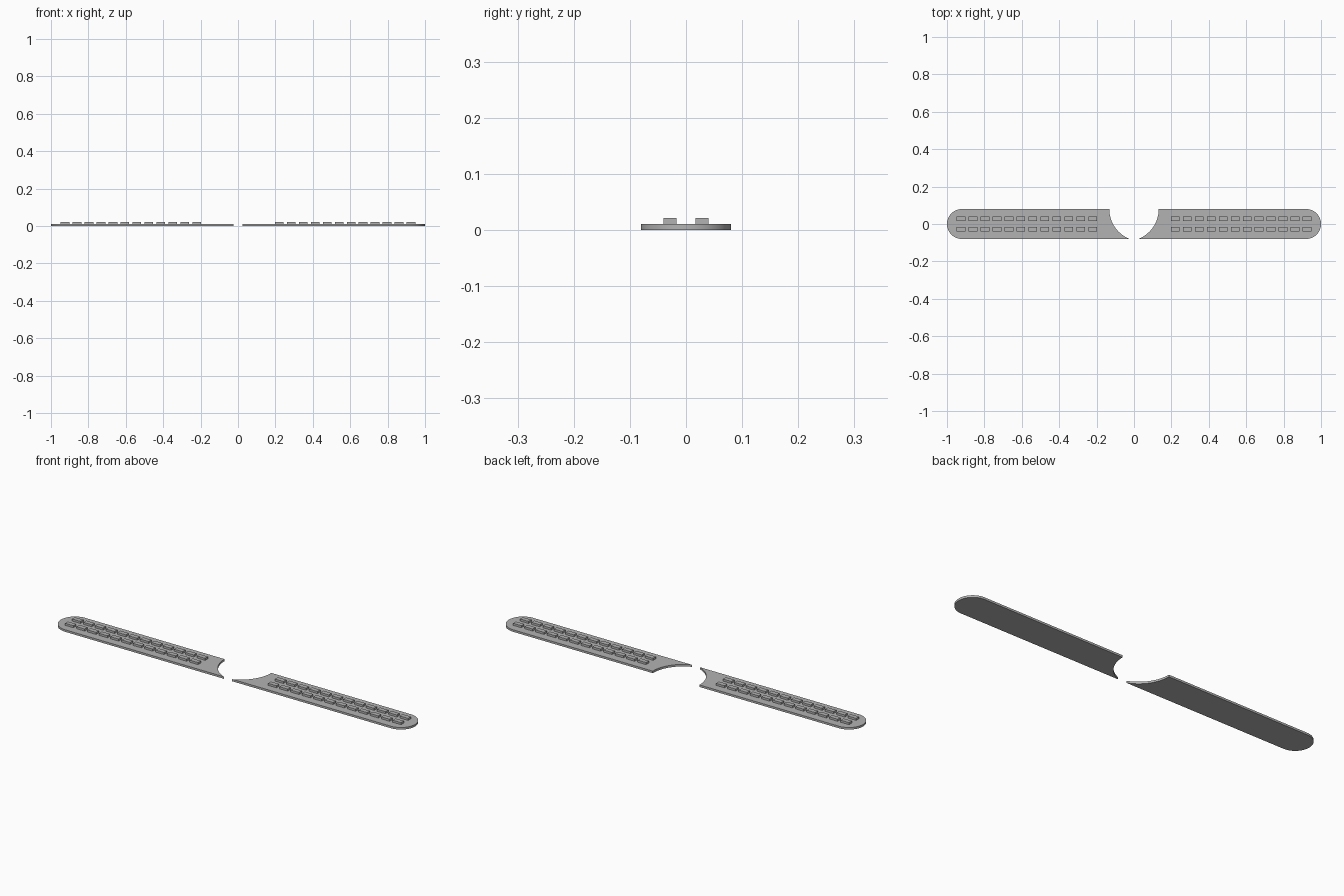
import bpy
import bmesh
from math import asin, cos, pi, sin

if "Cube" in bpy.data.objects:
    bpy.data.objects.remove(bpy.data.objects["Cube"])

HALF_WIDTH = 0.08
THICKNESS = 0.0105
CUT_X, CUT_RADIUS = -0.04, 0.172

grey = bpy.data.materials.new("grey_rubber")
grey.use_nodes = True
colour = (0.45, 0.45, 0.45, 1)
grey.diffuse_color = colour
grey.node_tree.nodes["Principled BSDF"].inputs["Base Color"].default_value = colour


def arc(cx, cy, radius, start, end, steps):
    angles = [start + (end - start) * i / steps for i in range(steps + 1)]
    return [(cx + radius * cos(a), cy + radius * sin(a)) for a in angles]


def extrude_outline(bm, points, bottom, top):
    face = bm.faces.new([bm.verts.new((x, y, bottom)) for x, y in points])
    result = bmesh.ops.extrude_face_region(bm, geom=[face])
    verts = [g for g in result["geom"] if isinstance(g, bmesh.types.BMVert)]
    bmesh.ops.translate(bm, vec=(0, 0, top - bottom), verts=verts)


def finish(bm, name):
    bmesh.ops.recalc_face_normals(bm, faces=bm.faces)
    mesh = bpy.data.meshes.new(name)
    bm.to_mesh(mesh)
    bm.free()
    mesh.materials.append(grey)
    obj = bpy.data.objects.new(name, mesh)
    bpy.context.collection.objects.link(obj)
    bpy.ops.object.select_all(action="DESELECT")
    obj.select_set(True)
    bpy.context.view_layer.objects.active = obj
    bpy.ops.object.shade_smooth_by_angle()


for side, label in ((1, "left"), (-1, "right")):
    # Strip with a rounded outer end and a concave inner end
    outline = arc(1 - HALF_WIDTH, 0, HALF_WIDTH, -pi / 2, pi / 2, 32)
    outline += arc(CUT_X, HALF_WIDTH, CUT_RADIUS, 0,
                   -asin(2 * HALF_WIDTH / CUT_RADIUS), 24)
    bm = bmesh.new()
    extrude_outline(bm, [(side * x, y) for x, y in outline], 0, THICKNESS)
    finish(bm, label + "_strip")

    # Two rows of raised grip blocks
    bm = bmesh.new()
    for row in (-0.0285, 0.0285):
        for i in range(12):
            x, w, d = side * (0.221 + 0.064 * i), 0.0235, 0.0115
            block = [(x - w, row - d), (x + w, row - d),
                     (x + w, row + d), (x - w, row + d)]
            extrude_outline(bm, block, THICKNESS, 2 * THICKNESS)
    finish(bm, label + "_grip_blocks")
